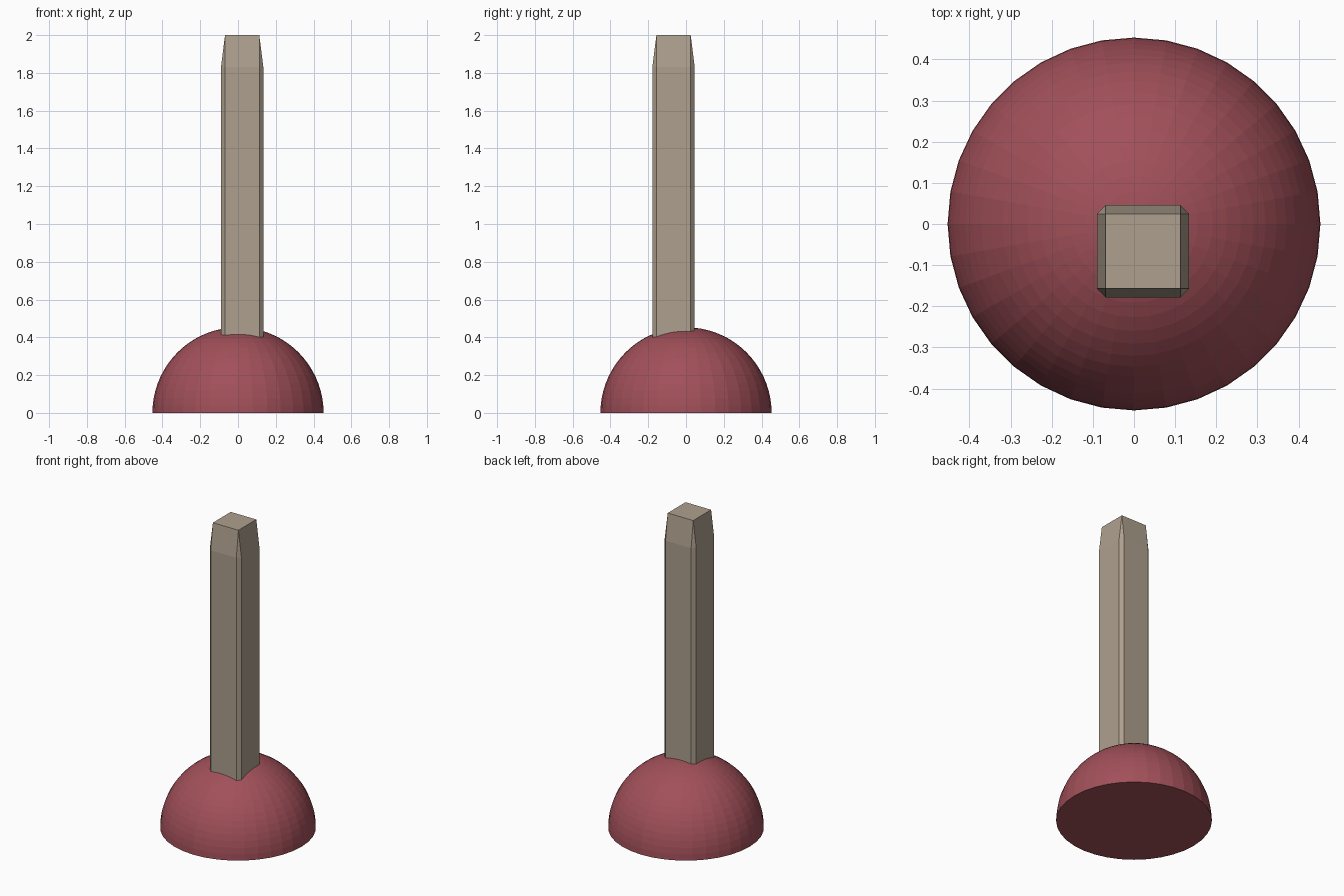
import bpy, bmesh
from mathutils import Matrix, Vector

if "Cube" in bpy.data.objects:
    bpy.data.objects.remove(bpy.data.objects["Cube"])


def add_part(name, bm, color):
    mesh = bpy.data.meshes.new(name)
    bmesh.ops.recalc_face_normals(bm, faces=bm.faces)
    bm.to_mesh(mesh)
    bm.free()
    mat = bpy.data.materials.new(name + "_material")
    mat.diffuse_color = color
    mat.use_nodes = True
    mat.node_tree.nodes["Principled BSDF"].inputs["Base Color"].default_value = mat.diffuse_color
    mesh.materials.append(mat)
    obj = bpy.data.objects.new(name, mesh)
    bpy.context.collection.objects.link(obj)
    return obj


# Rubber cup: the upper half of a sphere, closed underneath
bm = bmesh.new()
bmesh.ops.create_uvsphere(bm, u_segments=36, v_segments=36, radius=0.453)
cut = bmesh.ops.bisect_plane(bm, geom=bm.verts[:] + bm.edges[:] + bm.faces[:],
                             dist=1e-5, plane_co=(0, 0, 0), plane_no=(0, 0, 1),
                             clear_inner=True)
rim = [e for e in bm.edges if e.is_boundary]
bmesh.ops.contextual_create(bm, geom=rim)
add_part("cup", bm, (0.36, 0.08, 0.10, 1))

# Handle: bevelled cube stretched tall, set off-centre with its foot inside the cup
bm = bmesh.new()
bmesh.ops.create_cube(bm, size=1)
bmesh.ops.bevel(bm, geom=bm.edges[:], offset=0.095, segments=1,
                affect='EDGES', profile=0.5)
width, bottom, top = 0.224, 0.22, 2.0
bm.transform(Matrix.Translation(Vector((0.022, -0.066, (bottom + top) / 2)))
             @ Matrix.Diagonal((width, width, top - bottom, 1)))
add_part("handle", bm, (0.42, 0.35, 0.27, 1))
